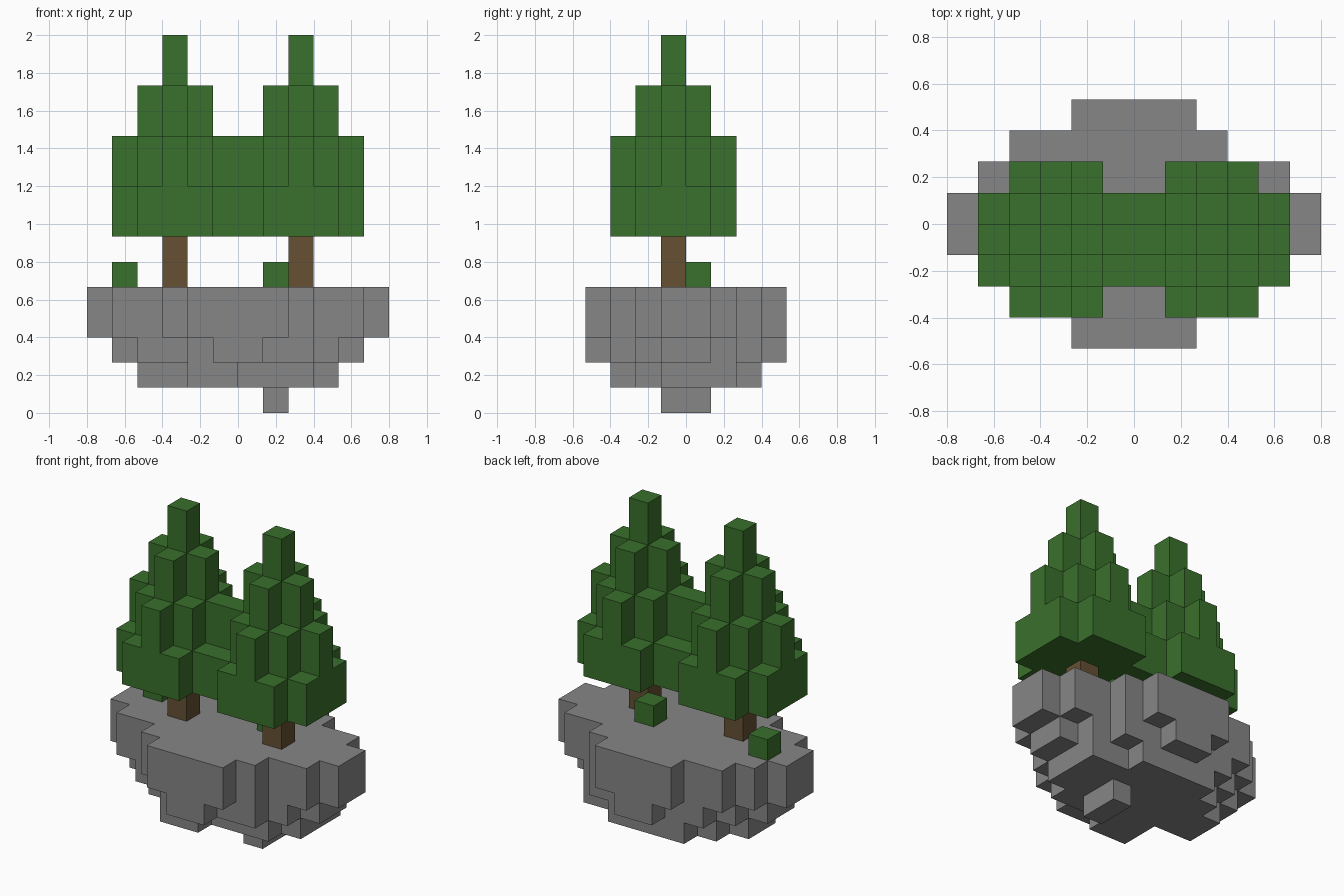
import bpy
import bmesh
import math
from mathutils import Vector

cube = bpy.data.objects.get("Cube")
if cube:
    bpy.data.objects.remove(cube, do_unlink=True)

U = 2 / 15  # edge of one block


def material(name, rgb):
    m = bpy.data.materials.new(name)
    m.use_nodes = True
    m.diffuse_color = (*rgb, 1)
    bsdf = next(n for n in m.node_tree.nodes if n.type == "BSDF_PRINCIPLED")
    bsdf.inputs["Base Color"].default_value = (*rgb, 1)
    bsdf.inputs["Roughness"].default_value = 0.9
    return m


stone = material("stone grey", (0.24, 0.24, 0.24))
leaf = material("leaf green", (0.042, 0.162, 0.025))
bark = material("bark brown", (0.133, 0.08, 0.033))


def build_blocks(name, cells, mat):
    """Skin a set of block cells with only their outer faces."""
    bm = bmesh.new()
    cells = set(cells)
    for cell in cells:
        centre = Vector(cell) + Vector((0.5, 0.5, 0.5))
        for axis in range(3):
            for sign in (-1, 1):
                n = Vector((0, 0, 0))
                n[axis] = sign
                if tuple(int(c + d) for c, d in zip(cell, n)) in cells:
                    continue
                a = Vector((0, 0, 0))
                a[(axis + 1) % 3] = 0.5
                b = n.cross(a)
                mid = centre + n / 2
                corners = (mid - a - b, mid + a - b, mid + a + b, mid - a + b)
                bm.faces.new([bm.verts.new(c * U) for c in corners])
    bmesh.ops.remove_doubles(bm, verts=bm.verts, dist=U / 100)
    bmesh.ops.dissolve_limit(bm, angle_limit=math.radians(1),
                             verts=bm.verts, edges=bm.edges)
    bmesh.ops.recalc_face_normals(bm, faces=bm.faces)
    mesh = bpy.data.meshes.new(name)
    bm.to_mesh(mesh)
    bm.free()
    mesh.materials.append(mat)
    obj = bpy.data.objects.new(name, mesh)
    bpy.context.collection.objects.link(obj)


def layer(rows, y0, levels):
    """Rows of (first, last) block columns, from the front row y0 backwards."""
    return [(x, y0 + i, z) for z in levels
            for i, (a, b) in enumerate(rows) for x in range(a, b + 1)]


# Floating rock: four stacked outlines tapering downwards
rim = [(-2, 1), (-3, 2), (-5, 4), (-6, 5), (-6, 5), (-5, 4), (-4, 2), (-2, 1)]
middle = [(-1, 0), (-2, 2), (-4, 3), (-5, 4), (-5, 4), (-4, 3), (-3, 2), (-1, 0)]
lower = [(-2, -1), (-2, 2), (-4, 3), (-4, 3), (-3, 3), (-2, 1)]
tip = [(1, 1), (1, 1)]
build_blocks("rock_island",
             layer(rim, -4, (3, 4)) + layer(middle, -4, (2,))
             + layer(lower, -3, (1,)) + layer(tip, -1, (0,)), stone)

# Twin trees: stepped cones whose lowest branches touch
foliage = []
for side, tx in (("right", -3), ("left", 2)):
    build_blocks(side + "_trunk", [(tx, -1, z) for z in (5, 6)], bark)
    for dx in range(-2, 3):
        for dy in range(-2, 3):
            top = 15 - 2 * (abs(dx) + abs(dy))
            foliage += [(tx + dx, dy - 1, z) for z in range(7, top)]
build_blocks("tree_foliage", foliage, leaf)

# Small bushes behind the trunks
build_blocks("right_bush", [(-5, 0, 5)], leaf)
build_blocks("left_bush", [(1, 0, 5)], leaf)
